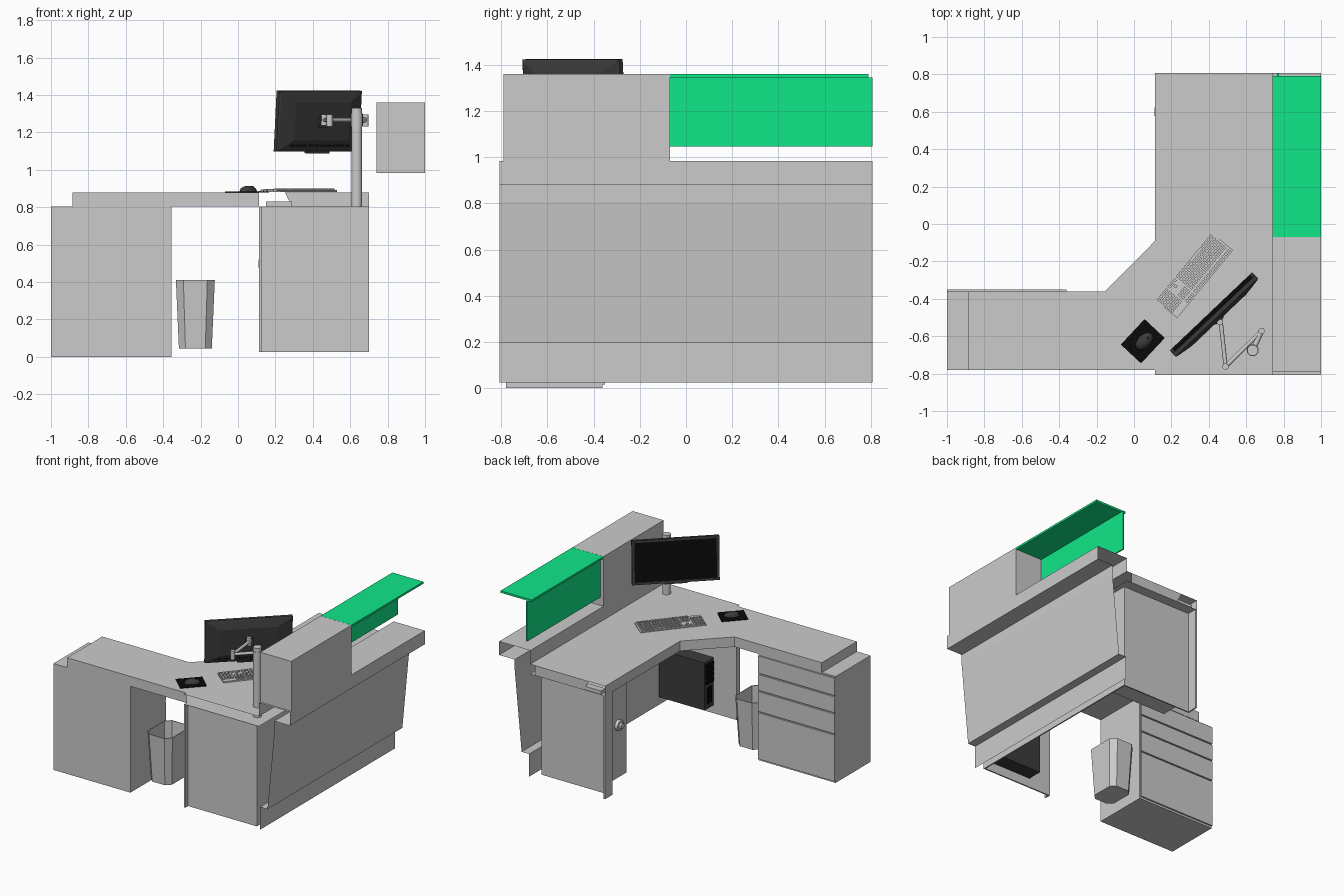
import bpy, bmesh, math
from mathutils import Vector, Matrix

if "Cube" in bpy.data.objects:
    bpy.data.objects.remove(bpy.data.objects["Cube"])


def mat(name, col):
    m = bpy.data.materials.new(name)
    m.diffuse_color = (*col, 1)
    m.use_nodes = True
    m.node_tree.nodes["Principled BSDF"].inputs["Base Color"].default_value = m.diffuse_color
    return m


GREEN = mat("green_panel", (0.005, 0.8, 0.25))
BLACK = mat("black_plastic", (0.003, 0.003, 0.003))
DARK = mat("dark_plastic", (0.045, 0.045, 0.045))


def mesh_obj(name, verts, faces, m=None, loc=(0, 0, 0), rot=(0, 0, 0)):
    me = bpy.data.meshes.new(name)
    me.from_pydata(verts, [], faces)
    ob = bpy.data.objects.new(name, me)
    bpy.context.collection.objects.link(ob)
    ob.location, ob.rotation_euler = loc, rot
    if m:
        me.materials.append(m)
    return ob


def boxes(name, spans, m=None, loc=(0, 0, 0), rot=(0, 0, 0)):
    """One object made of boxes given as (x0, x1, y0, y1, z0, z1)."""
    vs, fs = [], []
    for x0, x1, y0, y1, z0, z1 in spans:
        b = len(vs)
        vs += [(x, y, z) for z in (z0, z1) for x, y in ((x0, y0), (x1, y0), (x1, y1), (x0, y1))]
        fs += [[b + i for i in f] for f in ((3, 2, 1, 0), (4, 5, 6, 7), (0, 1, 5, 4),
                                            (1, 2, 6, 5), (2, 3, 7, 6), (3, 0, 4, 7))]
    return mesh_obj(name, vs, fs, m, loc, rot)


def loft(name, rings, m=None, cap0=True, cap1=True, loc=(0, 0, 0), rot=(0, 0, 0)):
    """Skin between closed rings with equal point counts."""
    n = len(rings[0])
    vs = [p for r in rings for p in r]
    fs = [(k * n + i, k * n + (i + 1) % n, (k + 1) * n + (i + 1) % n, (k + 1) * n + i)
          for k in range(len(rings) - 1) for i in range(n)]
    if cap0:
        fs.append(tuple(reversed(range(n))))
    if cap1:
        fs.append(tuple(range(len(vs) - n, len(vs))))
    return mesh_obj(name, vs, fs, m, loc, rot)


def rod(name, a, b, r, m=None, sides=16):
    """Cylinder between two points."""
    a, b = Vector(a), Vector(b)
    q = (b - a).to_track_quat('Z', 'Y')
    ring = [q @ Vector((r * math.cos(2 * math.pi * i / sides), r * math.sin(2 * math.pi * i / sides), 0))
            for i in range(sides)]
    ob = loft(name, [[p + a for p in ring], [p + b for p in ring]], m)
    for p in ob.data.polygons:
        p.use_smooth = len(p.vertices) == 4
    return ob


# L-shaped worktop: top and bottom sheets, skirts on the inner edges and left wing only
TOP, LOW, BASE, XI, YE = 0.88, 0.805, 0.025, 0.113, 0.807
outline = [(-.885, -.78), (-.885, -.36), (-.155, -.36), (XI, -.09), (XI, YE), (.74, YE),
           (.74, -YE), (XI, -YE), (XI, -.78)]
n = len(outline)
verts = [(x, y, z) for z in (TOP, LOW) for x, y in outline]
faces = [tuple(reversed(range(n))), tuple(range(n, 2 * n))]
faces += [(i, i + 1, n + i + 1, n + i) for i in range(4)] + [(8, 0, n, n + 8)]
mesh_obj("worktop", verts, faces)
mesh_obj("worktop_end", [(.29, YE, LOW), (.7, YE, LOW), (.7, YE, TOP), (.25, YE, TOP)], [(0, 1, 2, 3)])
boxes("cable_block", [(.15, .29, .75, .8, LOW, .832)])

# panels carrying the long wing: recessed ends with a fin along the inner side
boxes("front_end_panel", [(XI, .7, -.775, -.765, BASE, LOW), (XI, XI + .012, -YE, -.765, BASE, LOW)])
boxes("back_end_panel", [(XI, .7, .72, .73, BASE, LOW), (XI, XI + .012, .72, YE, BASE, LOW)])
boxes("modesty_panel", [(.69, .7, -.77, .725, BASE, LOW)])

# counter front: open profile run along y
prof = [(.74, TOP), (.74, .983), (1, .983), (1, TOP), (.87, TOP), (.87, LOW), (.812, .197), (.75, .197),
        (.75, BASE)]
k = len(prof)
mesh_obj("counter_front", [(x, y, z) for y in (-YE, YE) for x, z in prof],
         [(i, i + 1, k + i + 1, k + i) for i in range(k - 1)])
boxes("raised_counter", [(.74, 1, -.79, -.07, .983, 1.36)])

# green transaction shelf and screen
boxes("green_shelf", [(.74, 1, -.069, .79, 1.345, 1.36)], GREEN)
boxes("green_screen", [(.765, .775, -.07, YE, 1.045, 1.345)], GREEN)

# drawer cabinet under the left wing
boxes("drawer_cabinet", [(-1, -.355, -.78, -.362, 0, LOW)])
levels = [.01, .37, .53, .66, .80]
boxes("drawer_fronts", [(-1, -.36, -.362, -.35, a + .005, b - .005) for a, b in zip(levels, levels[1:])])

# small locker under the end of the long wing
boxes("locker", [(.15, .69, .5, .72, .1, LOW - .005)])
rod("locker_knob", (.15, .6, .5), (.125, .6, .5), .04)
rod("locker_knob_grip", (.125, .6, .5), (.11, .6, .5), .022)

# computer tower in the corner
boxes("computer_tower", [(.3, .68, -.76, -.65, .09, .45)], DARK)
boxes("tower_drive_bays", [(.29, .3, -.75, -.66, z, z + .03) for z in (.40, .36, .32, .28)] +
      [(.292, .3, -.73, -.68, .13, .25)], BLACK)


# waste bin with chamfered corners, open at the top
def bin_ring(hx, hy, c, z):
    return [(sx * a, sy * b, z) for sx, sy, a, b in (
        (1, -1, hx, hy - c), (1, 1, hx, hy - c), (1, 1, hx - c, hy), (-1, 1, hx - c, hy),
        (-1, 1, hx, hy - c), (-1, -1, hx, hy - c), (-1, -1, hx - c, hy), (1, -1, hx - c, hy))]


loft("waste_bin", [bin_ring(.088, .115, .035, .045), bin_ring(.104, .138, .04, .41),
                   bin_ring(.098, .132, .038, .41), bin_ring(.083, .11, .033, .055)],
     loc=(-.228, -.51, 0))

# monitor, screen towards the inner corner, leaning slightly back
MLOC, MROT = (.43, -.487, 1.26), (math.radians(4), 0, math.radians(43.5))


def rect(hx, hz, y):
    return [(-hx, y, -hz), (hx, y, -hz), (hx, y, hz), (-hx, y, hz)]


loft("monitor_body", [rect(.2, .1, -.03), rect(.295, .155, -.012), rect(.304, .163, -.006),
                      rect(.304, .163, .016), rect(.285, .146, .016), rect(.285, .146, .011)],
     DARK, loc=MLOC, rot=MROT)
boxes("monitor_screen", [(-.285, .285, .009, .012, -.146, .146)], BLACK, MLOC, MROT)
boxes("monitor_vents", [(-.22 + .045 * i, -.185 + .045 * i, -.022, -.01, z, z + .018)
                        for i in range(10) for z in (-.135, -.108)], BLACK, MLOC, MROT)
boxes("monitor_mount", [(-.03, .03, -.042, -.028, -.03, .03)], DARK, MLOC, MROT)
boxes("monitor_foot_bar", [(-.08, .08, -.012, .012, -.172, -.16)], DARK, MLOC, MROT)

# monitor pole and jointed arm
rod("monitor_pole", (.635, -.675, LOW), (.635, -.675, 1.33), .029)
rod("pole_collar", (.635, -.675, 1.235), (.635, -.675, 1.3), .032)
Z = 1.267
joints = [(.682, -.572), (.49, -.762), (.462, -.505)]
rod("arm_bracket", (.635, -.675, Z), (*joints[0], Z), .014)
for i, (x, y) in enumerate(joints[:2]):
    rod(f"arm_joint_{i}", (x, y, Z - .035), (x, y, Z + .03), .017)
rod("arm_outer", (*joints[0], Z), (*joints[1], Z), .011)
rod("arm_inner", (*joints[1], Z), (*joints[2], Z), .011)
rod("arm_head", (.46, -.525, Z - .03), (.46, -.525, Z + .03), .016)

# keyboard: wedge base plus key rows, number pad towards the mouse
KLOC, KROT = (.32, -.272, TOP), (0, 0, math.radians(50.5))
loft("keyboard_base", [[(-.235, -.078, .001), (.235, -.078, .001), (.235, .078, .001), (-.235, .078, .001)],
                       [(-.235, -.078, .011), (.235, -.078, .011), (.235, .078, .006), (-.235, .078, .006)]],
     loc=KLOC, rot=KROT)
keys, p = [], .0213
for row in range(6):
    y = -.07 + row * .0232 + (.006 if row else 0)
    h = .021 - row * .0011
    for start, count in ((.224, 14), (-.08, 3), (-.15, 4)):
        # the gaps above the number pad, around the arrows and for the space bar
        if (row, count) in ((0, 4), (3, 3)):
            continue
        for c in range(count):
            if (row == 5 and count == 14 and 4 <= c <= 8) or (row == 4 and count == 3 and c != 1):
                continue
            x1 = start - c * p
            keys.append((x1 - p + .006, x1, y, y + .017, .004, h))
    if row == 5:
        keys.append((.224 - 9 * p + .006, .224 - 4 * p, y, y + .017, .004, h))
boxes("keyboard_keys", keys, None, KLOC, KROT)

# mouse pad and mouse
boxes("mouse_pad", [(-.093, .093, -.074, .074, 0, .005)], BLACK, (.047, -.627, TOP), (0, 0, math.radians(47)))
bm = bmesh.new()
bmesh.ops.create_uvsphere(bm, u_segments=20, v_segments=12, radius=1,
                          matrix=Matrix.Diagonal((.035, .055, .03, 1)))
bmesh.ops.bisect_plane(bm, geom=bm.verts[:] + bm.edges[:] + bm.faces[:], plane_co=(0, 0, 0),
                       plane_no=(0, 0, 1), clear_inner=True)
for f in bm.faces:
    f.smooth = True
mouse = mesh_obj("mouse", [], [], DARK, (.055, -.627, TOP + .005), (0, 0, math.radians(-45)))
bm.to_mesh(mouse.data)
bm.free()
boxes("mouse_wheel", [(-.004, .004, .018, .034, .022, .03)], BLACK, mouse.location, mouse.rotation_euler)
